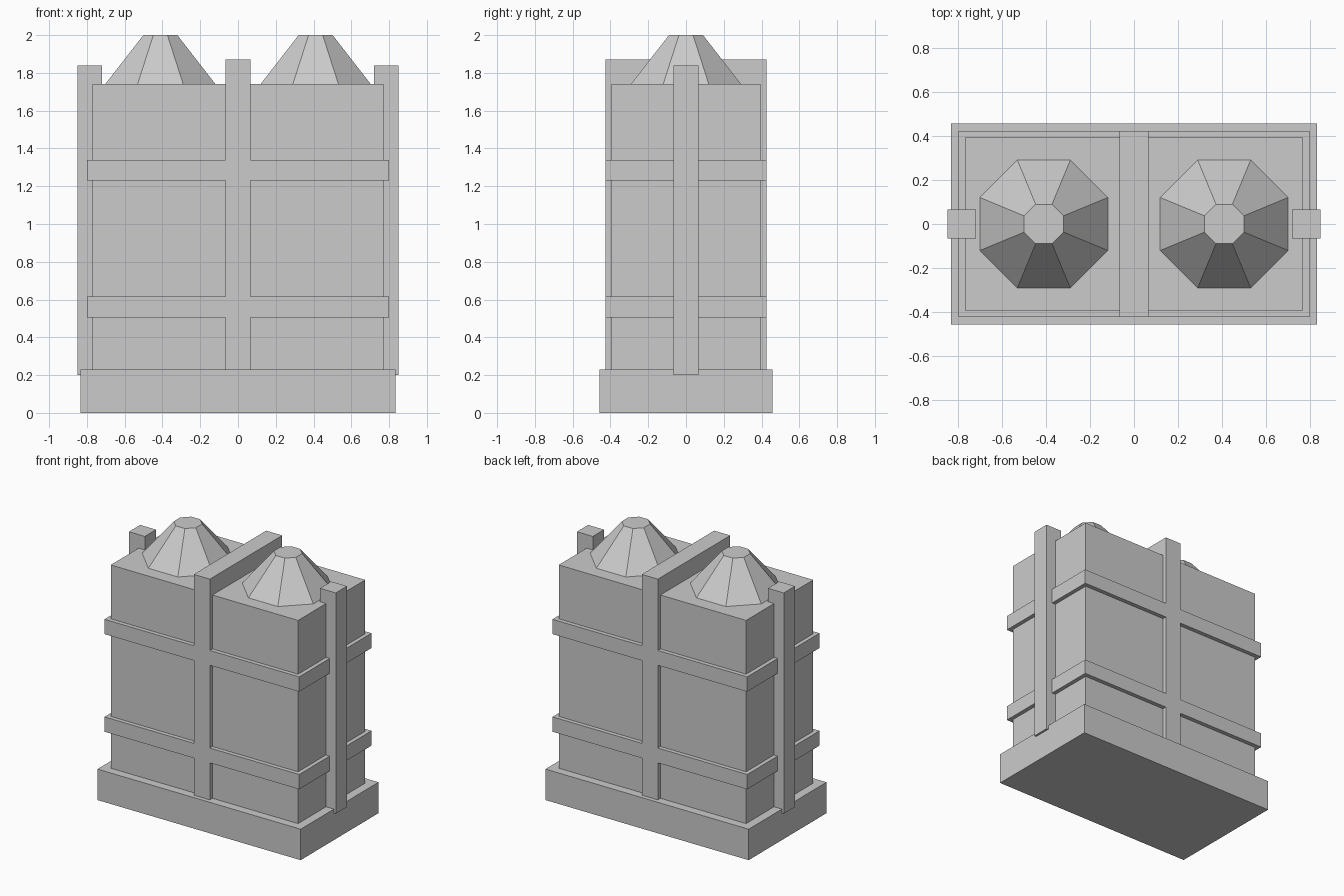
import bpy, bmesh, math
from mathutils import Matrix

if "Cube" in bpy.data.objects:
    bpy.data.objects.remove(bpy.data.objects["Cube"])


def finish(name, bm):
    mesh = bpy.data.meshes.new(name)
    bm.to_mesh(mesh)
    bm.free()
    obj = bpy.data.objects.new(name, mesh)
    bpy.context.collection.objects.link(obj)
    return obj


def box(name, x0, x1, half_y, z0, z1):
    bm = bmesh.new()
    place = Matrix.Translation(((x0 + x1) / 2, 0, (z0 + z1) / 2))
    size = Matrix.Diagonal((x1 - x0, 2 * half_y, z1 - z0, 1))
    bmesh.ops.create_cube(bm, size=1, matrix=place @ size)
    return finish(name, bm)


def cap(name, x, z0, z1, flat_bottom, flat_top):
    # Eight-sided truncated cone with flats facing the axes
    bm = bmesh.new()
    k = 1 / math.cos(math.pi / 8)
    place = Matrix.Translation((x, 0, (z0 + z1) / 2))
    turn = Matrix.Rotation(math.pi / 8, 4, 'Z')
    bmesh.ops.create_cone(bm, cap_ends=True, segments=8, radius1=flat_bottom * k,
                          radius2=flat_top * k, depth=z1 - z0, matrix=place @ turn)
    return finish(name, bm)


# Plinth and main block
box("base", -0.835, 0.835, 0.457, 0, 0.23)
box("body", -0.77, 0.77, 0.394, 0.2, 1.74)

# Horizontal bands around the block
box("lower_band", -0.80, 0.80, 0.425, 0.505, 0.615)
box("upper_band", -0.80, 0.80, 0.425, 1.23, 1.34)

# Strap running up the front, over the top and down the back
box("centre_strap", -0.066, 0.066, 0.425, 0.2, 1.87)

# Mirrored side posts and roof caps
for side, s in (("left", -1), ("right", 1)):
    x0, x1 = sorted((s * 0.72, s * 0.85))
    box(side + "_post", x0, x1, 0.066, 0.2, 1.84)
    cap(side + "_roof_cap", s * 0.411, 1.74, 2.0, 0.292, 0.09)
